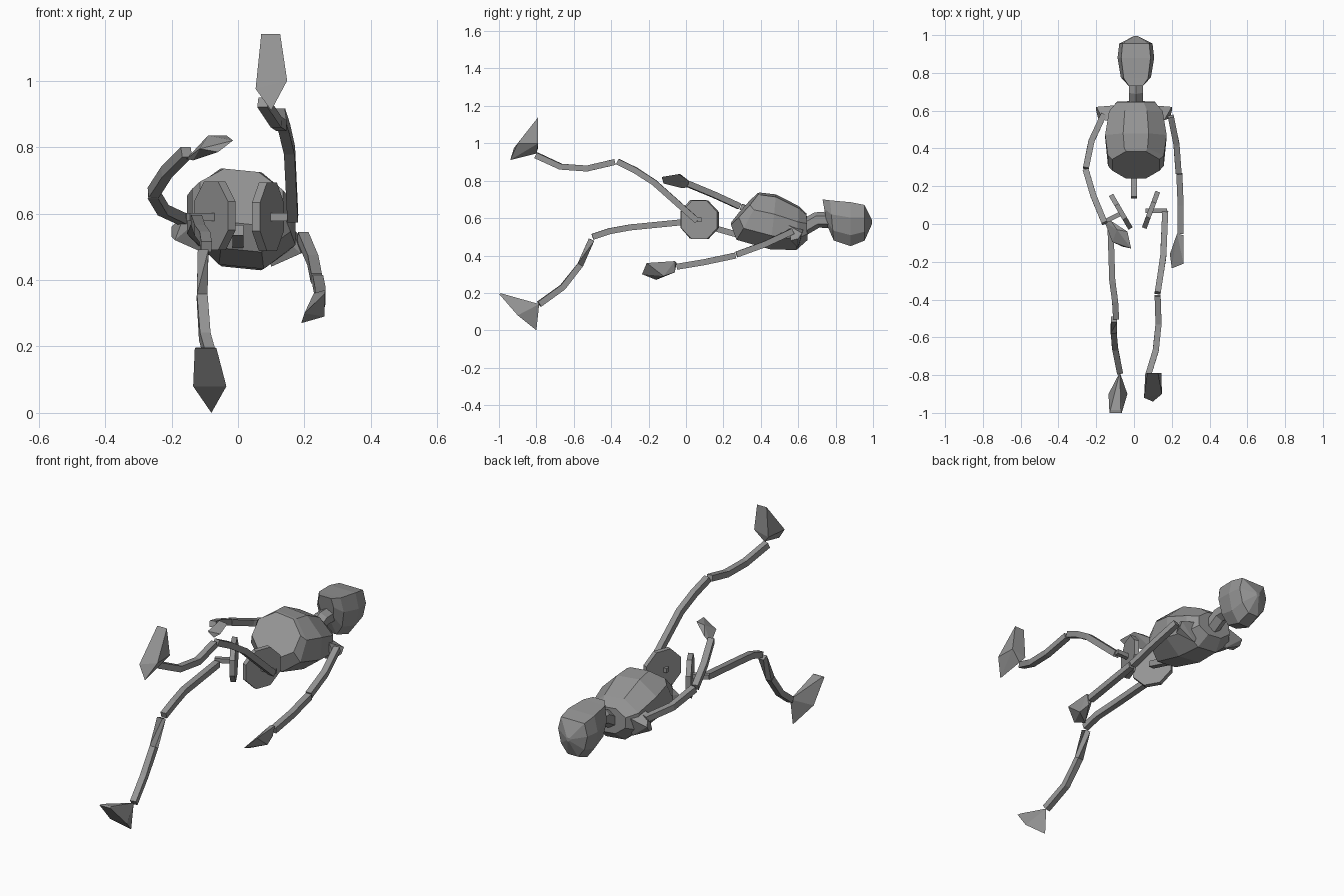
import bpy, bmesh, math
from mathutils import Vector

cube = bpy.data.objects.get("Cube")
if cube:
    bpy.data.objects.remove(cube, do_unlink=True)

grey = bpy.data.materials.new("bone grey")
grey.use_nodes = True
COLOUR = (0.3, 0.3, 0.3, 1)
grey.diffuse_color = COLOUR
grey.node_tree.nodes["Principled BSDF"].inputs["Base Color"].default_value = COLOUR


def finish(name, bm):
    bmesh.ops.recalc_face_normals(bm, faces=bm.faces)
    mesh = bpy.data.meshes.new(name)
    bm.to_mesh(mesh)
    bm.free()
    mesh.materials.append(grey)
    obj = bpy.data.objects.new(name, mesh)
    bpy.context.collection.objects.link(obj)
    return obj


def skin(name, rings):
    """Join rings of points into a closed flat-faced body."""
    bm = bmesh.new()
    loops = [[bm.verts.new(p) for p in ring] for ring in rings]
    n = len(loops[0])
    for a, b in zip(loops, loops[1:]):
        for i in range(n):
            j = (i + 1) % n
            bm.faces.new((a[i], a[j], b[j], b[i]))
    bm.faces.new(loops[0])
    bm.faces.new(loops[-1])
    return finish(name, bm)


def body(name, section, stations, centre_x, roll=0):
    """Each station: back (y, z), front (y, z), half width."""
    rings = []
    for y0, z0, y1, z1, w in stations:
        ring = []
        for u, v in section:
            t = (v + 1) / 2
            x = u * w
            ring.append((centre_x + x, y0 + (y1 - y0) * t, z0 + (z1 - z0) * t - roll * x))
        rings.append(ring)
    return skin(name, rings)


def rod(name, path, radius=0.016, sides=4):
    """Prism that follows a bent path."""
    pts = [Vector(p) for p in path]
    rings = []
    for i, p in enumerate(pts):
        t = (pts[min(i + 1, len(pts) - 1)] - pts[max(i - 1, 0)]).normalized()
        ref = Vector((0, 0, 1)) if abs(t.z) < 0.9 else Vector((1, 0, 0))
        s = t.cross(ref).normalized()
        up = s.cross(t)
        r = radius / math.cos(math.pi / sides)
        angles = [(k + 0.5) * math.tau / sides for k in range(sides)]
        rings.append([p + s * math.cos(a) * r + up * math.sin(a) * r for a in angles])
    return skin(name, rings)


def hull(name, points):
    bm = bmesh.new()
    for p in points:
        bm.verts.new(p)
    res = bmesh.ops.convex_hull(bm, input=bm.verts[:])
    spare = [g for g in res["geom_interior"] if isinstance(g, bmesh.types.BMVert)]
    bmesh.ops.delete(bm, geom=spare, context="VERTS")
    bmesh.ops.dissolve_limit(bm, angle_limit=0.03, verts=bm.verts[:], edges=bm.edges[:])
    return finish(name, bm)


# Head, flat on the face side and round at the back
FACE = [(-.8, 1), (.8, 1), (1, .3), (.8, -.5), (.35, -1), (-.35, -1), (-.8, -.5), (-1, .3)]
body("head", FACE, [(.755, .56, .73, .70, .045), (.79, .48, .77, .695, .08),
                    (.88, .45, .88, .685, .097), (.955, .48, .955, .67, .088),
                    (.995, .57, .995, .59, .01)], .01)
rod("neck", [(.01, .63, .55), (.01, .70, .59), (.01, .77, .59)], .037, 6)

# Rib cage with a slanted open-belly face, and the lower spine
OCT = [(math.cos(a) / math.cos(math.pi / 8), math.sin(a) / math.cos(math.pi / 8))
       for a in [(k + .5) * math.tau / 8 for k in range(8)]]
body("rib_cage", OCT, [(.24, .57, .385, .73, .125), (.27, .49, .40, .73, .148),
                       (.45, .44, .48, .72, .163), (.59, .435, .60, .66, .142),
                       (.65, .487, .645, .62, .10)], .01, .1)
rod("lower_spine", [(0, .28, .51), (0, .14, .55)], .016)

# Shoulder blades
for side, name, dz in ((1, "left_shoulder", -.02), (-1, "right_shoulder", .02)):
    hull(name, [(side * x, y, z + dz) for x, y, z in
                [(.08, .63, .57), (.2, .62, .54), (.19, .56, .50), (.2, .60, .51),
                 (.07, .54, .60), (.16, .55, .58), (.10, .60, .46)]])

# Hip discs and their sockets
for name, centre, normal in (("right_hip_disc", (-.07, .065, .593), (-.86, -.5, 0)),
                             ("left_hip_disc", (.09, .075, .59), (.94, -.35, 0))):
    c, n = Vector(centre), Vector(normal).normalized() * .013
    rod(name, [c - n, c + n], .103, 8)
rod("right_hip_pin", [(-.06, .06, .59), (-.15, .015, .59)], .012)
rod("left_hip_pin", [(.06, .07, .59), (.175, .07, .59)], .012)

# Legs
rod("right_thigh", [(-.125, 0, .58), (-.115, -.3, .55), (-.1, -.41, .53), (-.095, -.5, .50)])
rod("right_shin", [(-.105, -.505, .485), (-.108, -.565, .35), (-.1, -.66, .23), (-.075, -.785, .14)])
rod("left_thigh", [(.165, .06, .585), (.155, -.17, .79), (.14, -.27, .855), (.125, -.365, .902)])
rod("left_shin", [(.125, -.38, .90), (.13, -.53, .865), (.115, -.67, .875), (.075, -.80, .935)])

# Feet: toe edge, side corners, heel, ankle
hull("right_foot", [(-.13, -1, .195), (-.065, -1, .195), (-.135, -.90, .08), (-.035, -.90, .08),
                    (-.08, -.80, 0), (-.075, -.785, .14), (-.125, -.985, .197), (-.07, -.985, .197)])
hull("left_foot", [(.07, -.79, 1.14), (.127, -.79, 1.14), (.148, -.90, 1.0), (.053, -.92, .975),
                   (.10, -.94, .91), (.09, -.80, .945), (.145, -.79, 1.0), (.06, -.79, .98)])

# Arms
rod("right_upper_arm", [(-.16, .58, .58), (-.225, .44, .61), (-.255, .295, .66)])
rod("right_forearm", [(-.255, .285, .663), (-.215, .15, .725), (-.155, .005, .785)])
rod("left_upper_arm", [(.195, .57, .53), (.225, .42, .46), (.236, .27, .405)])
rod("left_forearm", [(.24, .265, .40), (.247, .10, .365), (.247, -.05, .34)])

# Hands
hull("right_hand", [(-.155, .01, .765), (-.12, .015, .80), (-.09, -.03, .835), (-.035, -.04, .835),
                    (-.015, -.13, .82), (-.06, -.12, .785), (-.115, -.095, .795), (-.135, -.02, .76)])
hull("left_hand", [(.228, -.05, .36), (.263, -.06, .37), (.26, -.12, .29), (.262, -.21, .36),
                   (.20, -.235, .30), (.19, -.16, .27), (.25, -.06, .31)])
